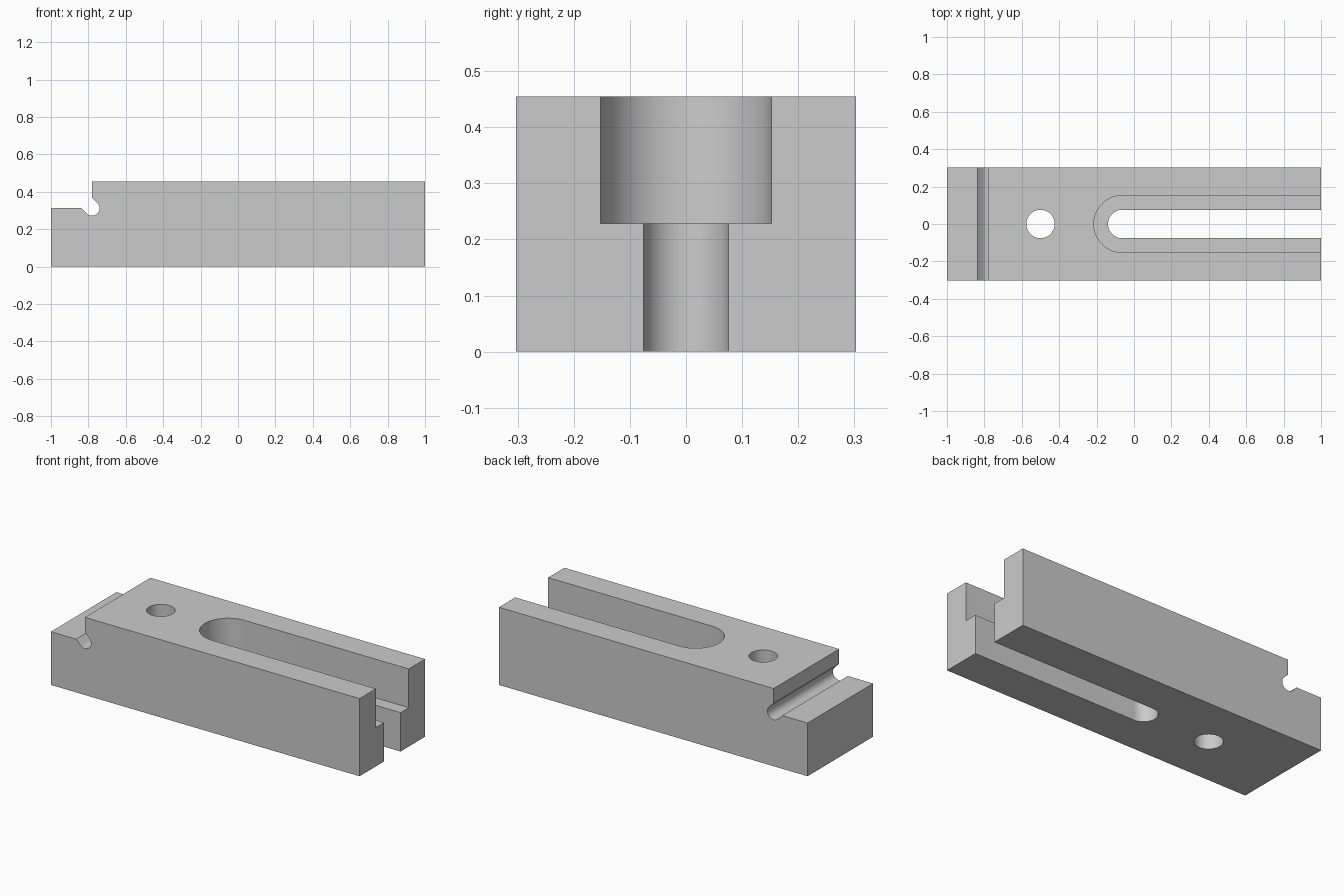
import bpy, bmesh
from math import cos, sin, radians

default = bpy.data.objects.get("Cube")
if default:
    bpy.data.objects.remove(default, do_unlink=True)

HALF_Y, TOP, LEDGE, STEP = 0.303, 0.455, 0.312, 0.228
SHOULDER_X, RELIEF_R = -0.78, 0.04
SLOT_X, HOLE_X, NARROW, WIDE = -0.063, -0.5, 0.076, 0.152

steel = bpy.data.materials.new("plain grey steel")
steel.use_nodes = True
GREY = (0.6, 0.6, 0.6, 1)
steel.diffuse_color = GREY
steel.node_tree.nodes["Principled BSDF"].inputs["Base Color"].default_value = GREY


def arc(cx, cy, r, start, end, n):
    """Points on an arc, angles in degrees."""
    angles = [radians(start + (end - start) * i / n) for i in range(n + 1)]
    return [(cx + r * cos(a), cy + r * sin(a)) for a in angles]


def prism(name, points, extrude):
    """Extrude a closed outline of 3D points along a vector."""
    bm = bmesh.new()
    face = bm.faces.new([bm.verts.new(p) for p in points])
    new = bmesh.ops.extrude_face_region(bm, geom=[face])["geom"]
    verts = [v for v in new if isinstance(v, bmesh.types.BMVert)]
    bmesh.ops.translate(bm, verts=verts, vec=extrude)
    bmesh.ops.recalc_face_normals(bm, faces=bm.faces)
    mesh = bpy.data.meshes.new(name)
    bm.to_mesh(mesh)
    bm.free()
    mesh.materials.append(steel)
    obj = bpy.data.objects.new(name, mesh)
    bpy.context.collection.objects.link(obj)
    return obj


def cut(body, name, outline, z0, z1):
    """Cut a vertical prism out of the body."""
    cutter = prism(name, [(x, y, z0) for x, y in outline], (0, 0, z1 - z0))
    cutter.hide_render = True
    mod = body.modifiers.new(name, 'BOOLEAN')
    mod.operation, mod.solver, mod.object = 'DIFFERENCE', 'EXACT', cutter
    bpy.context.view_layer.objects.active = body
    bpy.ops.object.modifier_apply(modifier=mod.name)
    bpy.data.objects.remove(cutter, do_unlink=True)


def slot(r):
    """Round-ended slot outline running out past the open end."""
    return arc(SLOT_X, 0, r, 90, 270, 32) + [(1.2, -r), (1.2, r)]


# Body: side profile with low ledge and round corner relief
diag = RELIEF_R * 2 ** 0.5
profile = [(-1, 0), (1, 0), (1, TOP), (SHOULDER_X, TOP), (SHOULDER_X, LEDGE + diag)]
profile += arc(SHOULDER_X, LEDGE, RELIEF_R, 45, -135, 24)
profile += [(SHOULDER_X - diag, LEDGE), (-1, LEDGE)]
body = prism("clamp_body", [(x, -HALF_Y, z) for x, z in profile], (0, 2 * HALF_Y, 0))

# Round hole, through slot and wider counterbored slot
cut(body, "round_hole", arc(HOLE_X, 0, NARROW, 0, 360, 64)[:-1], -0.1, 0.6)
cut(body, "through_slot", slot(NARROW), -0.1, 0.6)
cut(body, "counterbore_slot", slot(WIDE), STEP, 0.6)

# Smooth curved walls, crisp edges
bpy.ops.object.select_all(action='DESELECT')
body.select_set(True)
bpy.context.view_layer.objects.active = body
bpy.ops.object.shade_smooth_by_angle(angle=radians(25))
